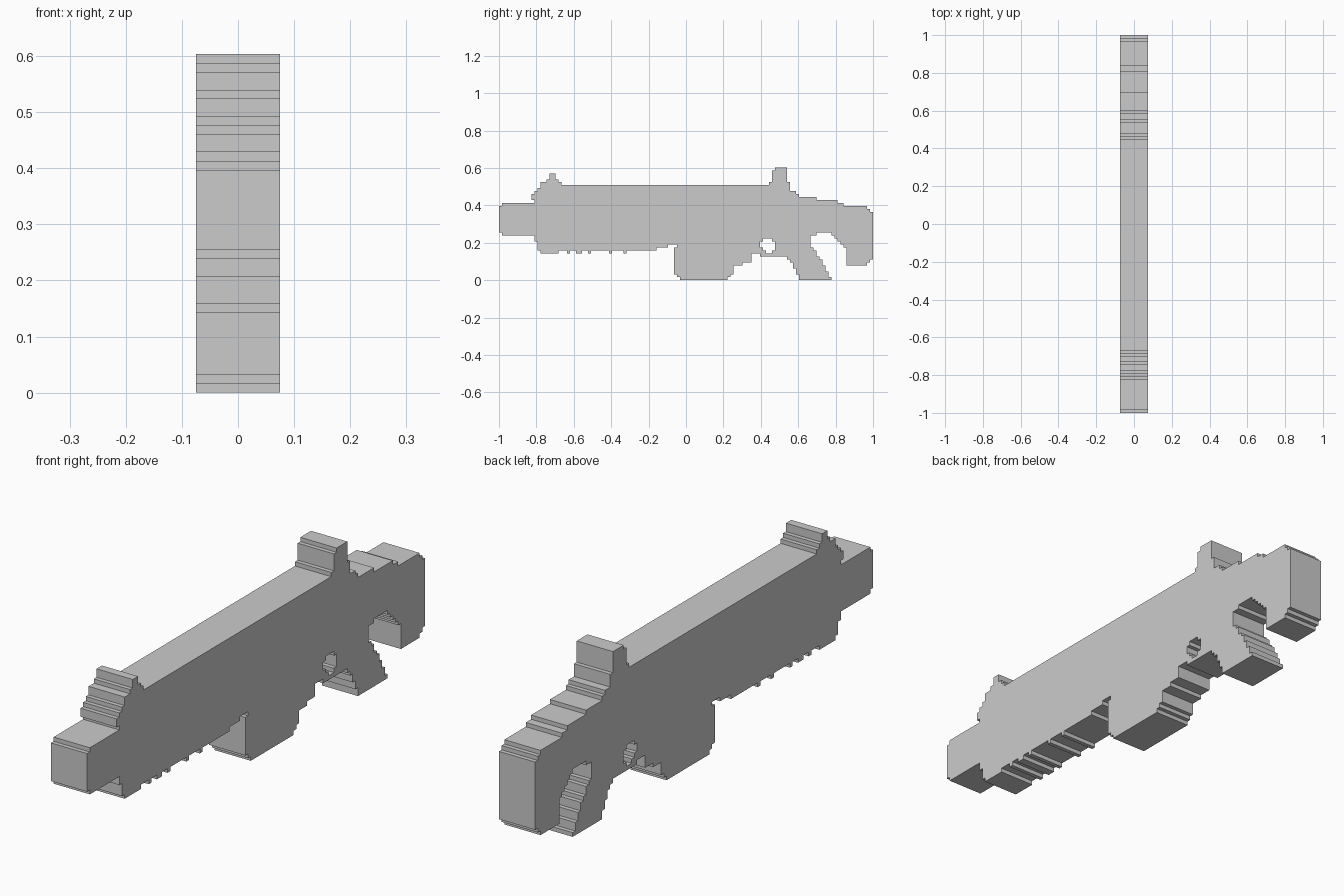
import bpy, bmesh, math

if "Cube" in bpy.data.objects:
    bpy.data.objects.remove(bpy.data.objects["Cube"])

CELL = 1 / 63          # the silhouette is stepped on a grid 126 cells long
HALF_WIDTH = 0.075


def stepped(start_y, moves):
    """Turn alternating z, y, z, y... grid moves into right-angled corners."""
    pts, y = [], start_y
    for z, next_y in zip(moves[::2], moves[1::2]):
        pts += [(y, z), (next_y, z)]
        y = next_y
    return pts


def flat_solid(name, outlines):
    """Extrude closed outlines (later ones are holes) across x."""
    curve = bpy.data.curves.new(name, 'CURVE')
    curve.dimensions = '2D'
    curve.fill_mode = 'BOTH'
    curve.extrude = HALF_WIDTH
    for pts in outlines:
        spline = curve.splines.new('POLY')
        spline.points.add(len(pts) - 1)
        for p, (y, z) in zip(spline.points, pts):
            p.co = (y * CELL - 1, z * CELL, 0, 1)
        spline.use_cyclic_u = True
        spline.use_smooth = False
    obj = bpy.data.objects.new(name, curve)
    bpy.context.collection.objects.link(obj)
    obj.rotation_euler = (math.pi / 2, 0, math.pi / 2)
    bpy.context.view_layer.objects.active = obj
    obj.select_set(True)
    bpy.ops.object.convert(target='MESH')
    obj = bpy.context.object
    bpy.ops.object.transform_apply(location=True, rotation=True, scale=True)
    # weld caps to walls and keep every face flat
    bm = bmesh.new()
    bm.from_mesh(obj.data)
    bmesh.ops.remove_doubles(bm, verts=bm.verts, dist=1e-4)
    bmesh.ops.recalc_face_normals(bm, faces=bm.faces)
    for f in bm.faces:
        f.smooth = False
    bm.to_mesh(obj.data)
    bm.free()
    return obj


# upper edge, front to back
muzzle = [25, 1, 26, 12, 27, 11]
front_sight = [29, 12, 30, 13, 31, 14, 33, 16, 34, 17, 36, 19, 34, 20, 33, 21]
top_rail = [32, 91]
rear_sight = [33, 92, 37, 93, 38, 97, 33, 98, 30, 100, 29, 101]
stock_top = [28, 107, 27, 114, 26, 116, 25, 124, 24, 125, 23, 126]

# lower edge, back to front
butt = [7, 125, 6, 124, 5, 117]
stock_underside = [11, 116, 12, 115, 13, 114, 14, 113, 15, 112, 16, 107, 15, 105]
grip = [11, 106, 10, 107, 8, 108, 7, 109, 5, 110, 3, 111, 1, 112, 0, 101,
        2, 100, 4, 99, 6, 98, 7, 97]
guard = [8, 88, 9, 85]
magazine = [6, 82, 5, 79, 2, 78, 1, 77, 0, 61, 1, 60, 2, 59]
magazine_notch = [11, 60, 12, 57, 11, 53]

# small ribs under the fore-end
ribs = []
for back, front in [(43, 42), (38, 37), (31, 30), (28, 26), (24, 23), (20, 14)]:
    ribs += [10, back, 9, front]
fore_end = [10, 13, 13, 12, 15, 1, 16, 0]

outline = stepped(0, muzzle + front_sight + top_rail + rear_sight + stock_top
                  + butt + stock_underside + grip + guard + magazine
                  + magazine_notch + ribs + fore_end)

# opening in the guard
guard_hole = stepped(89, [14, 92, 13, 93, 10, 92, 9, 90, 10, 89, 11, 88, 13, 89])

flat_solid("toy_blaster_body", [outline, guard_hole])
